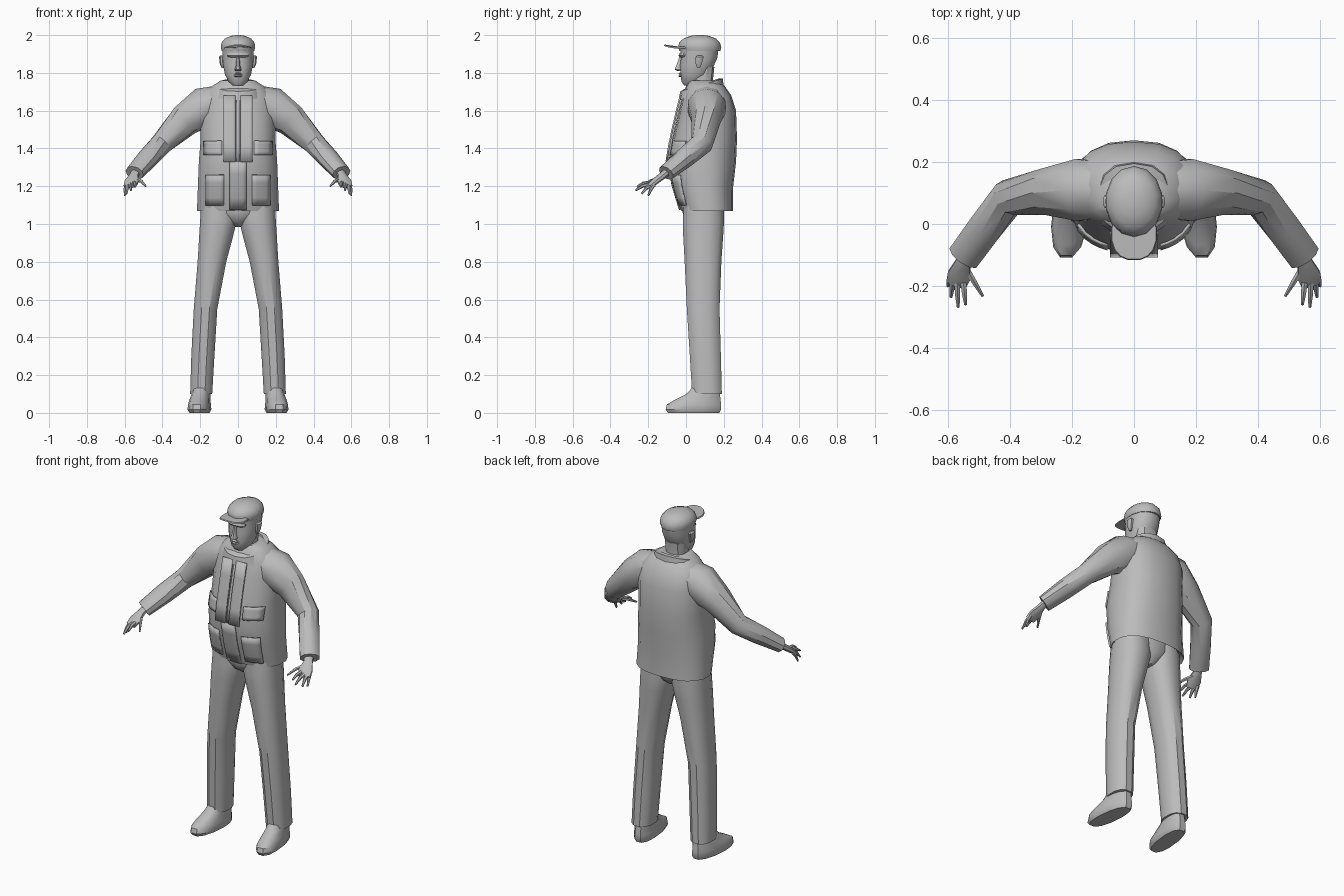
import bpy
import bmesh
from math import cos, sin, pi, copysign
from mathutils import Vector

cube = bpy.data.objects.get("Cube")
if cube:
    bpy.data.objects.remove(cube, do_unlink=True)

grey = bpy.data.materials.new("plain grey")
grey.use_nodes = True
GREY = (0.5, 0.5, 0.5, 1)
grey.diffuse_color = GREY
grey.node_tree.nodes["Principled BSDF"].inputs["Base Color"].default_value = GREY


def finish(name, bm, side=1, angle=35):
    """Turn a bmesh into a shaded object, mirrored when side is -1."""
    for v in bm.verts:
        v.co.x *= side
    bmesh.ops.recalc_face_normals(bm, faces=bm.faces)
    mesh = bpy.data.meshes.new(name)
    bm.to_mesh(mesh)
    bm.free()
    mesh.materials.append(grey)
    obj = bpy.data.objects.new(name, mesh)
    bpy.context.collection.objects.link(obj)
    bpy.ops.object.select_all(action='DESELECT')
    obj.select_set(True)
    bpy.context.view_layer.objects.active = obj
    bpy.ops.object.shade_smooth_by_angle(angle=angle * pi / 180)
    return obj


def loft(name, rings, side=1):
    """Skin a list of equal point rings and cap both ends."""
    bm = bmesh.new()
    loops = [[bm.verts.new(p) for p in ring] for ring in rings]
    n = len(loops[0])
    for a, b in zip(loops, loops[1:]):
        for i in range(n):
            j = (i + 1) % n
            bm.faces.new((a[i], a[j], b[j], b[i]))
    bm.faces.new(loops[0])
    bm.faces.new(loops[-1])
    return finish(name, bm, side)


def oval(centre, u, v, n, power=2):
    """Superellipse ring spanned by the half axes u and v."""
    def bend(t):
        return copysign(abs(t) ** (2 / power), t)
    angles = [2 * pi * (i + 0.5) / n for i in range(n)]
    return [centre + u * bend(cos(a)) + v * bend(sin(a)) for a in angles]


def stack(name, rows, n=14, power=2.4, side=1, warp=lambda p: p):
    """Loft level rings; each row is height, half width, front, back, centre x."""
    rings = []
    for z, rx, front, back, *cx in rows:
        centre = Vector((cx[0] if cx else 0, (front + back) / 2, z))
        ring = oval(centre, Vector((rx, 0, 0)), Vector((0, (back - front) / 2, 0)), n, power)
        rings.append([warp(p) for p in ring])
    return loft(name, rings, side)


def tube(name, path, n=8, side=1):
    """Loft along a path of (point, half width, half height)."""
    pts = [Vector(p) for p, _, _ in path]
    rings = []
    for i, (_, w, h) in enumerate(path):
        t = (pts[min(i + 1, len(pts) - 1)] - pts[max(i - 1, 0)]).normalized()
        u = t.cross(Vector((0, 0, 1))).normalized()
        rings.append(oval(pts[i], u * w, u.cross(t) * h, n))
    return loft(name, rings, side)


# Jacket body, with the hem turned in
JACKET = [(1.12, .17, .02, .2), (1.07, .22, -.025, .25), (1.2, .215, -.065, .25),
          (1.33, .21, -.09, .265), (1.45, .2, -.07, .27), (1.6, .2, -.035, .265),
          (1.68, .185, -.015, .24), (1.73, .14, 0, .205), (1.76, .09, .02, .17)]
stack("jacket_body", JACKET, n=18)


def chest(x, z):
    """Front y of the jacket at x and z."""
    for a, b in zip(JACKET[1:], JACKET[2:]):
        if a[0] <= z <= b[0]:
            f = (z - a[0]) / (b[0] - a[0])
            rx, front, back = (a[k] + (b[k] - a[k]) * f for k in (1, 2, 3))
            curve = (1 - min(abs(x) / rx, 1) ** 2.4) ** (1 / 2.4)
            return (front + back) / 2 - (back - front) / 2 * curve


def patch(name, x0, x1, z0, z1, side=1, lift=0.006, flat=False):
    """Thin cloth plate that follows the jacket front."""
    bm = bmesh.new()
    steps = 4
    grid = []
    for j in range(steps + 1):
        z = z0 + (z1 - z0) * j / steps
        xs = [x0 + (x1 - x0) * i / steps for i in range(steps + 1)]
        grid.append([bm.verts.new((x, chest(0 if flat else x, z) - lift, z)) for x in xs])
    for a, b in zip(grid, grid[1:]):
        for i in range(steps):
            bm.faces.new((a[i], a[i + 1], b[i + 1], b[i]))
    obj = finish(name, bm, side)
    solid = obj.modifiers.new("thickness", 'SOLIDIFY')
    solid.thickness = 0.009
    solid.offset = 0


# Front closing strip and collar
patch("lower_placket", -.045, .045, 1.075, 1.33)
patch("zip_strip", -.008, .008, 1.33, 1.7)
stack("collar", [(1.69, .13, -.04, .2), (1.735, .115, -.03, .195),
                 (1.742, .088, -.005, .17), (1.69, .07, .01, .15)],
      warp=lambda p: p + Vector((0, 0, .3 * (p.y - .08))))

# Neck, head and cap
stack("neck", [(1.66, .065, .015, .15), (1.74, .06, .02, .14), (1.83, .065, .03, .15)], n=10)
stack("head", [(1.733, .03, -.01, .05), (1.755, .052, -.025, .09), (1.79, .07, -.03, .125),
               (1.84, .08, -.033, .15), (1.88, .083, -.028, .168),
               (1.94, .085, -.035, .175)], n=16, power=2.2)
stack("cap_crown", [(1.915, .088, -.034, .182), (1.935, .093, -.042, .187),
                    (1.96, .09, -.036, .18), (1.983, .07, -.012, .158),
                    (1.996, .038, .025, .12), (2.0, .012, .055, .09)], n=14, power=2)
stack("cap_brim", [(1.945, .075, -.118, .05), (1.951, .072, -.115, .05)], n=16, power=2.3,
      warp=lambda p: p - Vector((0, 0, 3 * p.x * p.x)))

# Face features
stack("nose", [(1.81, .016, -.045, -.01), (1.817, .019, -.062, -.01),
               (1.835, .013, -.054, -.01), (1.885, .008, -.036, -.01)], n=8)
stack("lips", [(1.777, .012, -.034, 0), (1.783, .024, -.041, 0), (1.79, .026, -.036, 0),
               (1.796, .022, -.042, 0), (1.802, .01, -.035, 0)], n=8)
stack("brow", [(1.882, .052, -.03, .04), (1.892, .06, -.04, .04),
               (1.905, .058, -.034, .04)], n=10)

for word, side in (("left", 1), ("right", -1)):
    # Jacket front panels and pockets
    patch(word + "_placket", .012, .078, 1.33, 1.68, side, .014, flat=True)
    patch(word + "_chest_flap", .085, .18, 1.365, 1.44, side)
    patch(word + "_lower_pocket", .075, .17, 1.1, 1.26, side)

    # Ear
    stack(word + "_ear", [(1.825, .007, .058, .075, .08), (1.85, .012, .05, .085, .086),
                          (1.885, .013, .05, .095, .088), (1.893, .006, .06, .085, .086)],
          n=8, side=side)

    # Sleeve and cuff
    tube(word + "_sleeve", [((.08, .11, 1.665), .09, .075), ((.17, .11, 1.62), .105, .11),
                            ((.28, .105, 1.55), .078, .087), ((.405, .085, 1.425), .06, .06),
                            ((.48, -.012, 1.345), .058, .054),
                            ((.548, -.105, 1.27), .056, .042)], n=10, side=side)

    # Hand
    tube(word + "_palm", [((.535, -.09, 1.285), .025, .02), ((.552, -.125, 1.255), .026, .019),
                          ((.563, -.165, 1.225), .041, .017),
                          ((.573, -.195, 1.2), .036, .012)], side=side)
    fingers = {"little": ((.592, -.168, 1.21), (.6, -.2, 1.15)),
               "ring": ((.584, -.18, 1.208), (.59, -.235, 1.16)),
               "middle": ((.57, -.19, 1.21), (.567, -.268, 1.178)),
               "index": ((.55, -.19, 1.218), (.543, -.26, 1.197)),
               "thumb": ((.54, -.145, 1.238), (.488, -.232, 1.2))}
    for finger, (base, tip) in fingers.items():
        base, tip = Vector(base), Vector(tip)
        knuckle = base.lerp(tip, .5) + Vector((0, 0, .008))
        tube(word + "_" + finger + "_finger",
             [(base, .011, .011), (knuckle, .0095, .0095), (tip, .005, .005)], n=6, side=side)

    # Trouser leg
    stack(word + "_trouser_leg", [(.1, .06, .03, .192, .195), (.3, .063, .018, .187, .186),
                                  (.55, .064, .002, .18, .172), (.8, .078, -.01, .19, .138),
                                  (.94, .093, -.018, .2, .115), (1.02, .1, -.02, .205, .103),
                                  (1.16, .095, -.01, .2, .1)], n=12, side=side)

    # Shoe, toe turned slightly outward
    stack(word + "_shoe", [(0, .05, -.1, .18, .2), (.018, .06, -.112, .19, .2),
                           (.045, .057, -.105, .19, .2), (.065, .054, -.07, .187, .2),
                           (.1, .048, .0, .182, .197), (.15, .042, .045, .175, .193)],
          n=12, side=side, warp=lambda p: p + Vector((.1 * (.08 - p.y), 0, 0)))

# Seat of the trousers
stack("trouser_seat", [(.985, .02, .04, .15), (1.015, .07, .0, .185), (1.06, .13, -.018, .2),
                       (1.15, .16, -.01, .2)], n=14)
